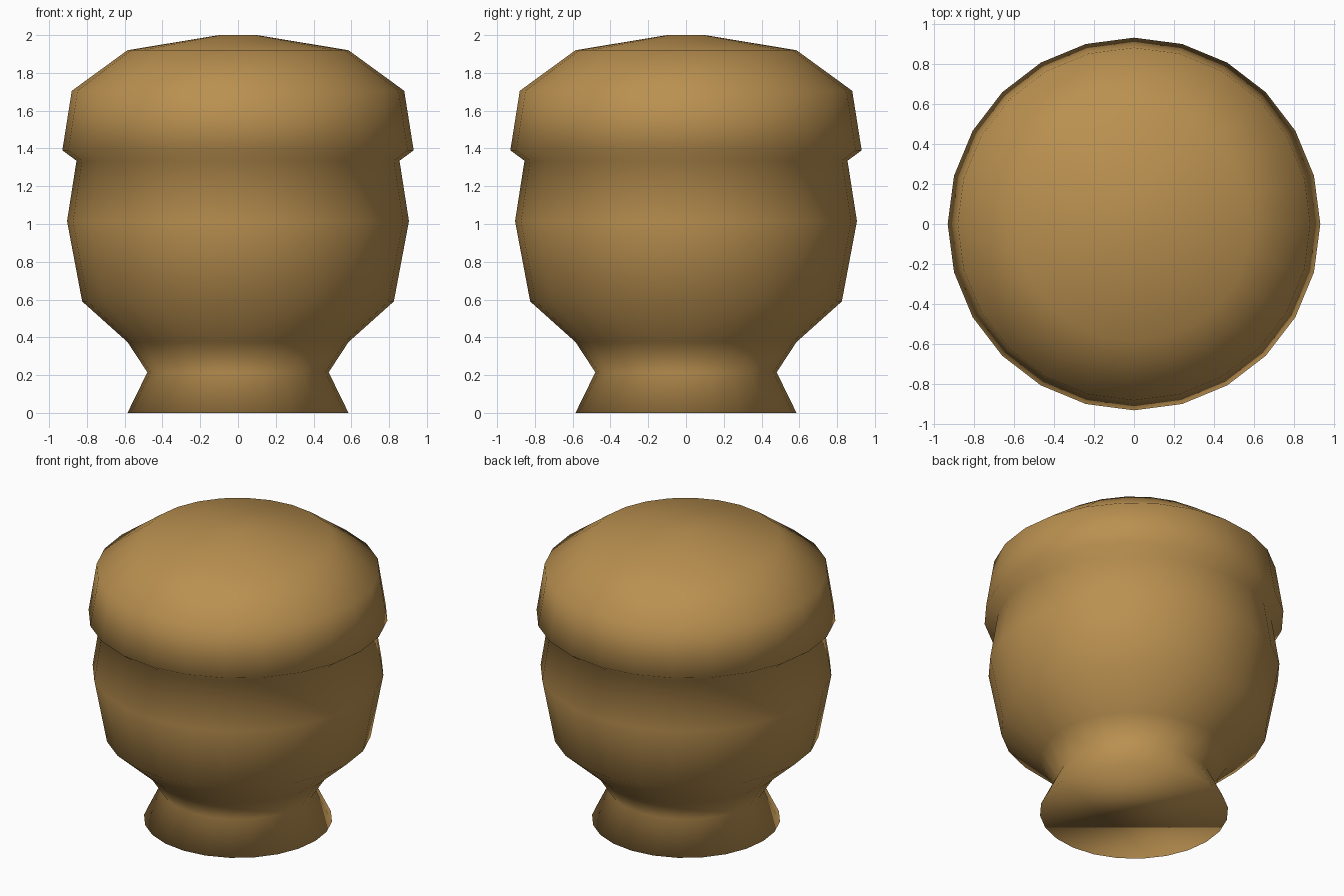
import bpy
import bmesh
from math import cos, sin, tau

cube = bpy.data.objects.get("Cube")
if cube:
    bpy.data.objects.remove(cube, do_unlink=True)

SIDES = 24

# Warm wood colour
wood = bpy.data.materials.new("warm_wood")
wood.use_nodes = True
colour = (0.49, 0.28, 0.08, 1)
wood.diffuse_color = colour
wood.node_tree.nodes["Principled BSDF"].inputs["Base Color"].default_value = colour


def turned(name, profile):
    """Lathe a (radius, height) profile around z and close both ends."""
    bm = bmesh.new()
    rings = [[bm.verts.new((r * cos(tau * i / SIDES), r * sin(tau * i / SIDES), z))
              for i in range(SIDES)] for r, z in profile]
    for low, high in zip(rings, rings[1:]):
        for i in range(SIDES):
            j = (i + 1) % SIDES
            bm.faces.new((low[i], low[j], high[j], high[i]))
    bm.faces.new(rings[0][::-1])
    bm.faces.new(rings[-1])
    for face in bm.faces:
        face.smooth = True
    mesh = bpy.data.meshes.new(name)
    bm.to_mesh(mesh)
    bm.free()
    mesh.materials.append(wood)
    obj = bpy.data.objects.new(name, mesh)
    bpy.context.collection.objects.link(obj)
    return obj


# Flared foot, neck, rounded body, overhanging lip and shallow domed top
turned("turned_knob", [
    (0.585, 0), (0.48, 0.215), (0.585, 0.375), (0.825, 0.59),
    (0.905, 1.015), (0.855, 1.335), (0.93, 1.39), (0.88, 1.705),
    (0.585, 1.92), (0.10, 2.0),
])
